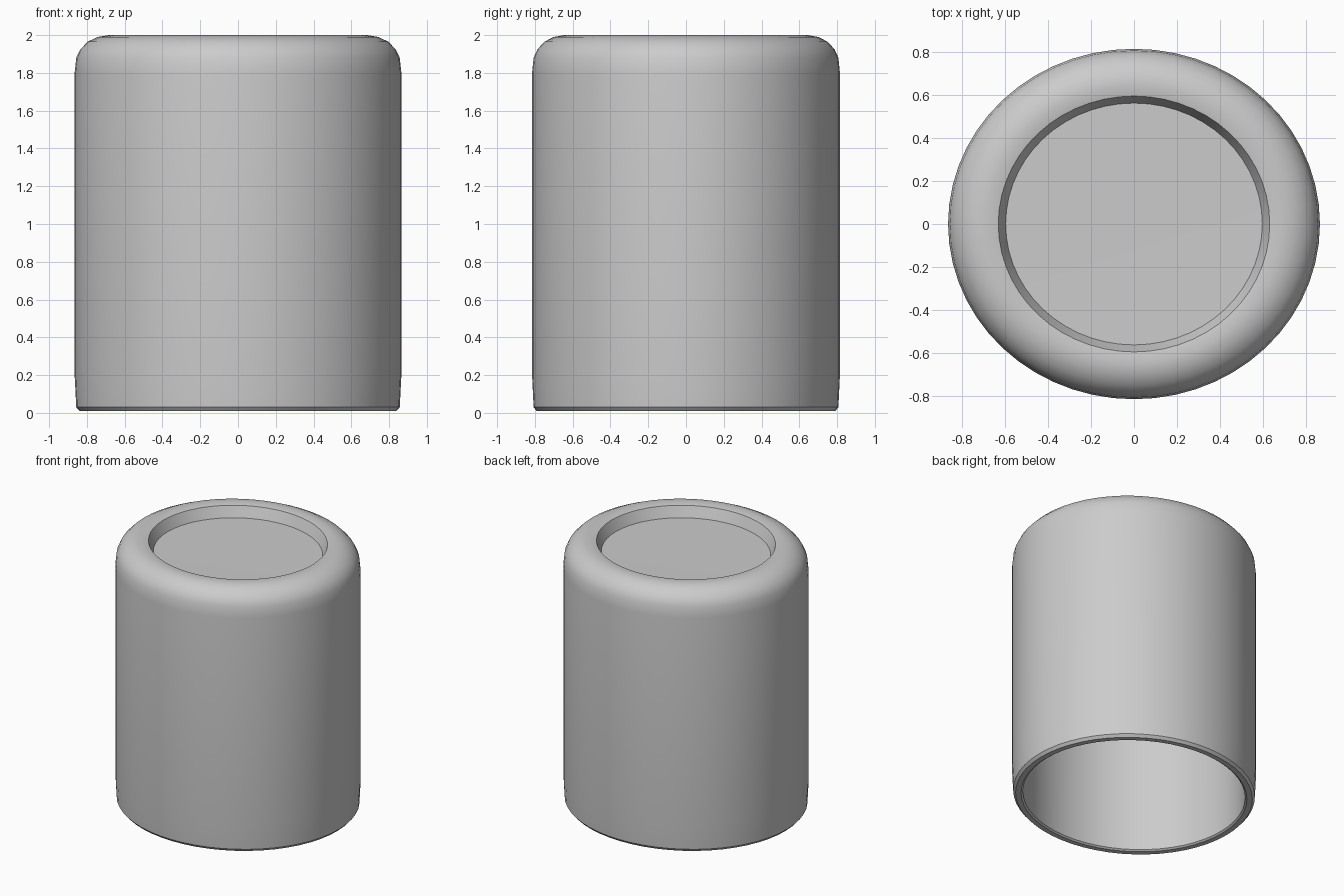
import bpy, bmesh, math

if "Cube" in bpy.data.objects:
    bpy.data.objects.remove(bpy.data.objects["Cube"])

RX, RY = 0.865, 0.815   # elliptical outer radii
SIDES = 56

# Closed wall section as (radius fraction, height): hollow cap, open at the base
profile = [
    (0.0, 1.85), (0.84, 1.85), (0.905, 1.78), (0.91, 0.02),   # inside
    (0.925, 0.01), (0.97, 0.01), (0.99, 0.03),                # bottom lip
    (1.0, 0.20), (1.0, 1.80), (0.99, 1.88), (0.965, 1.925),   # outer wall
    (0.92, 1.965), (0.86, 1.99), (0.79, 2.0), (0.73, 1.99),   # rounded rim
    (0.69, 1.91), (0.0, 1.905),                               # sunken top
]


def lathe(name, section):
    bm = bmesh.new()
    rings = []
    for r, z in section:
        if r == 0:
            rings.append([bm.verts.new((0, 0, z))])
            continue
        rings.append([bm.verts.new((RX * r * math.cos(2 * math.pi * i / SIDES),
                                    RY * r * math.sin(2 * math.pi * i / SIDES), z))
                      for i in range(SIDES)])
    for a, b in zip(rings, rings[1:]):
        for i in range(SIDES):
            j = (i + 1) % SIDES
            if len(a) == 1:
                bm.faces.new((a[0], b[j], b[i]))
            elif len(b) == 1:
                bm.faces.new((a[i], a[j], b[0]))
            else:
                bm.faces.new((a[i], a[j], b[j], b[i]))
    bmesh.ops.recalc_face_normals(bm, faces=bm.faces)
    mesh = bpy.data.meshes.new(name)
    bm.to_mesh(mesh)
    bm.free()
    obj = bpy.data.objects.new(name, mesh)
    bpy.context.collection.objects.link(obj)
    return obj


# Hollow cap with rounded rim and sunken top
cap = lathe("hollow_cap", profile)
bpy.context.view_layer.objects.active = cap
cap.select_set(True)
bpy.ops.object.shade_smooth_by_angle(angle=math.radians(35))
